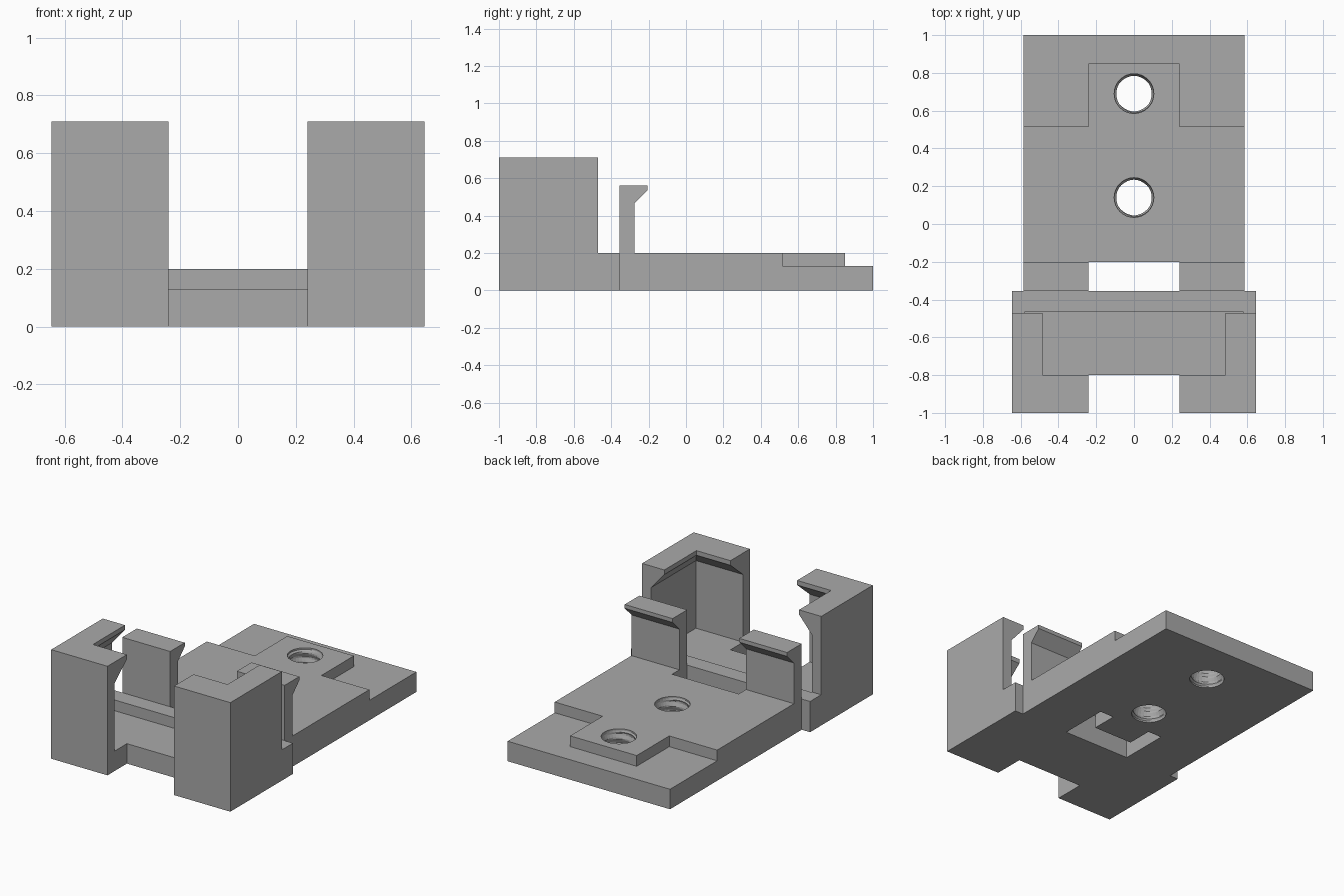
import bpy, bmesh, math

cube = bpy.data.objects.get("Cube")
if cube:
    bpy.data.objects.remove(cube, do_unlink=True)

GREY = (0.4, 0.4, 0.4, 1)
grey = bpy.data.materials.new("plain grey")
grey.use_nodes = True
grey.diffuse_color = GREY
grey.node_tree.nodes["Principled BSDF"].inputs["Base Color"].default_value = GREY


def loft(name, rings):
    """Solid through a stack of closed rings with equal point counts."""
    bm = bmesh.new()
    loops = [[bm.verts.new(p) for p in ring] for ring in rings]
    n = len(loops[0])
    for a, b in zip(loops, loops[1:]):
        for i in range(n):
            j = (i + 1) % n
            bm.faces.new((a[i], a[j], b[j], b[i]))
    bm.faces.new(loops[0][::-1])
    bm.faces.new(loops[-1])
    bmesh.ops.recalc_face_normals(bm, faces=bm.faces[:])
    mesh = bpy.data.meshes.new(name)
    bm.to_mesh(mesh)
    bm.free()
    mesh.materials.append(grey)
    obj = bpy.data.objects.new(name, mesh)
    bpy.context.collection.objects.link(obj)
    return obj


def rect(x0, x1, y0, y1, z):
    return [(x0, y0, z), (x1, y0, z), (x1, y1, z), (x0, y1, z)]


def box(name, x0, x1, y0, y1, z0, z1):
    return loft(name, [rect(x0, x1, y0, y1, z) for z in (z0, z1)])


def cut(obj, *cutters):
    for cutter in cutters:
        mod = obj.modifiers.new("cut", "BOOLEAN")
        mod.operation = "DIFFERENCE"
        mod.solver = "EXACT"
        mod.object = cutter
        with bpy.context.temp_override(object=obj, active_object=obj):
            bpy.ops.object.modifier_apply(modifier=mod.name)
        bpy.data.objects.remove(cutter, do_unlink=True)


def threaded_bore(y):
    """Cutter with a helical ridge and plain ends."""
    sides, levels, pitch = 32, 28, 0.06
    rings = []
    for k in range(levels + 1):
        z = -0.04 + 0.28 * k / levels
        ring = []
        for i in range(sides):
            turn = i / sides
            phase = (z / pitch - turn) % 1
            ridge = 1 - abs(2 * phase - 1)
            r = 0.105 - 0.012 * ridge if 0.015 < z < 0.185 else 0.105
            a = turn * math.tau
            ring.append((r * math.cos(a), y + r * math.sin(a), z))
        rings.append(ring)
    return loft("bore", rings)


GAP = 0.24      # half width of the central openings
HALF = 0.585    # half width of the plate
JOIN = -0.355   # where the holder meets the plate

# Mounting plate: stepped rear, through slot with blind side reliefs, threaded bores
plate = box("mounting_plate", -HALF, HALF, JOIN, 1, 0, 0.2)
cut(plate,
    box("rear_step", -1, 1, 0.85, 1.1, 0.13, 0.3),
    box("slot", -GAP, GAP, -0.5, -0.2, -0.1, 0.3))
for s in (-1, 1):
    x0, x1 = sorted((s * GAP, s))
    r0, r1 = sorted((s * 0.14, s * GAP))
    cut(plate,
        box("side_step", x0, x1, 0.515, 1.1, 0.13, 0.3),
        box("relief", r0, r1, -0.25, -0.03, -0.1, 0.13))
cut(plate, threaded_bore(0.14), threaded_bore(0.69))

# Holder: block with a front gap, a low rear ledge and an undercut pocket
holder = box("holder", -0.645, 0.645, -1, JOIN, 0, 0.71)
lower, upper = (-0.58, 0.58, -0.93, -0.465), (-0.485, 0.485, -0.8, -0.465)
pocket = loft("pocket", [rect(*lower, 0.13), rect(*lower, 0.57),
                         rect(*upper, 0.68), rect(*upper, 0.8)])
cut(holder,
    box("above_ledge", -1, 1, -0.47, 0, 0.2, 1),
    box("front_gap", -GAP, GAP, -1.1, -0.8, -0.1, 1),
    pocket)

# Snap clips behind the holder
profile = [(JOIN, 0.19), (-0.275, 0.19), (-0.275, 0.465),
           (-0.205, 0.535), (-0.205, 0.56), (JOIN, 0.56)]
for side, s in (("right", -1), ("left", 1)):
    loft(side + "_snap_clip",
         [[(s * x, y, z) for y, z in profile] for x in (GAP, HALF)])
